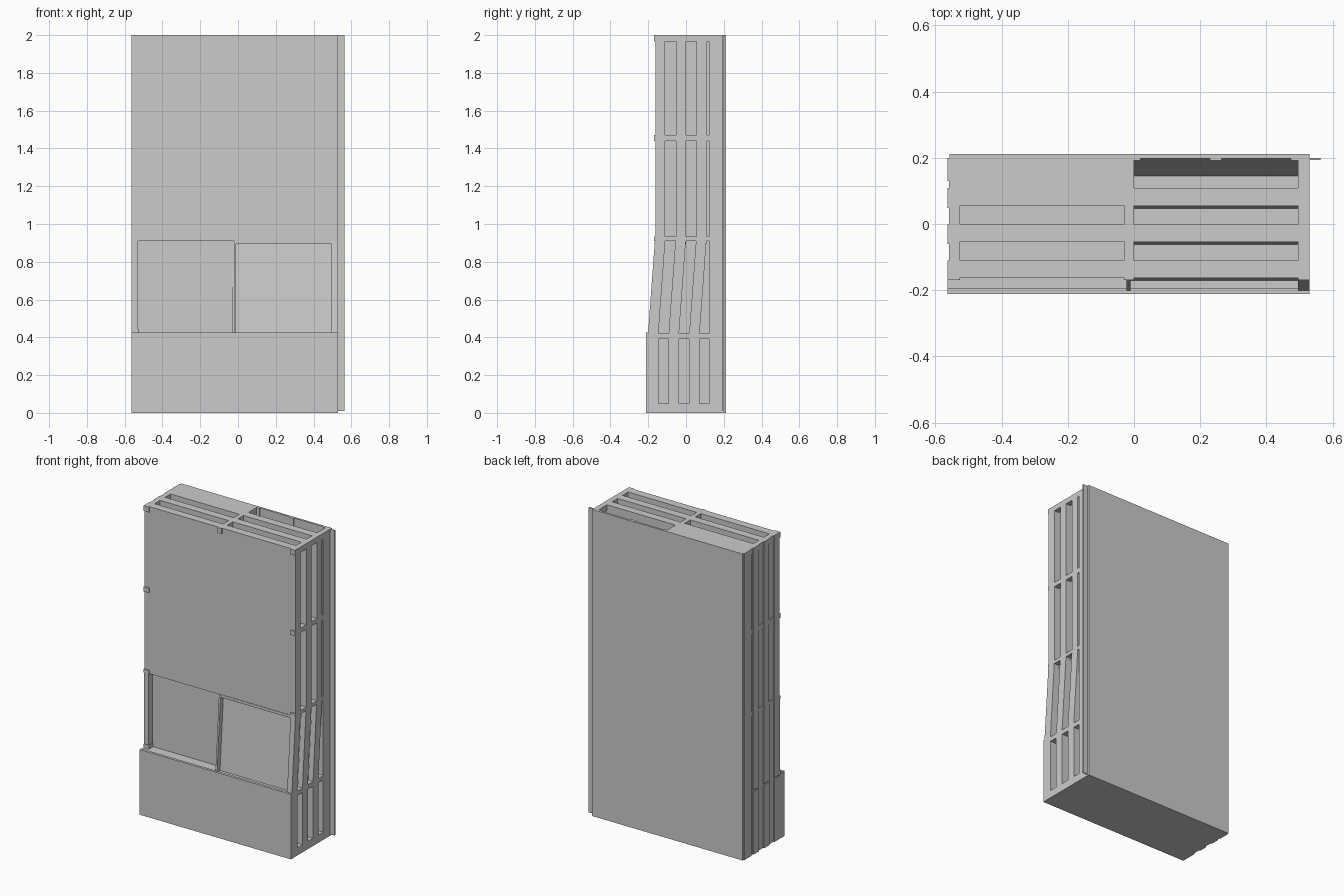
import bpy, bmesh

if "Cube" in bpy.data.objects:
    bpy.data.objects.remove(bpy.data.objects["Cube"])

XL, XR = -0.563, 0.53          # body ends
MID = (-0.03, 0.0)             # centre divider
T, PITCH, Y0 = 0.055, 0.109, -0.165
SHIFT = -0.036                 # forward lean of the lower half on the right


def prism(name, profile, x0, x1):
    """Extrude a (y, z) outline along x."""
    bm = bmesh.new()
    a = [bm.verts.new((x0, y, z)) for y, z in profile]
    b = [bm.verts.new((x1, y, z)) for y, z in profile]
    n = len(a)
    bm.faces.new(a)
    bm.faces.new(b[::-1])
    for i in range(n):
        bm.faces.new((a[i], b[i], b[(i + 1) % n], a[(i + 1) % n]))
    bmesh.ops.recalc_face_normals(bm, faces=bm.faces)
    me = bpy.data.meshes.new(name)
    bm.to_mesh(me)
    bm.free()
    ob = bpy.data.objects.new(name, me)
    bpy.context.collection.objects.link(ob)
    return ob


def box(name, x0, x1, y0, y1, z0, z1):
    return prism(name, [(y0, z0), (y1, z0), (y1, z1), (y0, z1)], x0, x1)


def leaning(name, x0, x1, y0, y1):
    """Middle-height part leaning forward towards the bottom."""
    return prism(name, [(y0 + SHIFT, 0.42), (y1 + SHIFT, 0.42), (y1, 0.91), (y0, 0.91)], x0, x1)


# Upright partitions: solid top and base, bays in the middle height
for i in range(3):
    y = Y0 + i * PITCH
    yb = y + T
    yn = y + PITCH
    box("upper_panel", XL, XR, y + 0.003, yb, 0.91, 2.0)
    # lower half: upright on the left, stepped forward on the right
    box("left_lower_panel", XL, MID[0], y, yb, 0.0, 0.41)
    box("right_lower_panel", MID[0], XR, y + SHIFT, yb + SHIFT, 0.0, 0.41)
    # right bay, leaning, with a rail along its top
    leaning("right_bay_panel", -0.02, 0.5, y + 0.03, yb)
    leaning("right_bay_post", 0.495, XR, y, yb)
    leaning("centre_bay_post", -0.022, -0.01, y, yb)
    box("right_bay_rail", -0.01, 0.5, y, yb, 0.895, 0.913)
    # left bay, upright and deeper
    box("left_bay_panel", XL + 0.01, -0.015, y + 0.04, yb, 0.42, 0.91)
    box("left_bay_post", XL, -0.53, y, yb, 0.42, 0.91)
    # spacer blocks filling the gap behind and showing at the front
    for z0, z1 in ((0.91, 0.933), (1.44, 1.47), (1.965, 2.0)):
        box("left_spacer_front", XL, -0.525, y - 0.004, yb, z0, z1)
        box("left_spacer", XL + 0.004, -0.525, yb, yn, z0, z1)
        box("right_spacer", 0.495, XR, y - 0.004, yn, z0, z1)
    box("left_foot_spacer", XL, -0.525, y - 0.004, yb, 0.42, 0.445)
    box("top_front_spacer", MID[0], MID[1], y - 0.004, yn, 1.965, 2.0)
    # gap divider and recessed left closure
    box("centre_divider", MID[0], MID[1], yb - 0.005, yn + 0.005, 0.91, 1.98)
    leaning("centre_lean_divider", MID[0], MID[1], yb - 0.005, yn + 0.005)
    box("centre_base_divider", MID[0], MID[1], yb + SHIFT - 0.005, yn + SHIFT + 0.005, 0.03, 0.41)
    box("left_closure", XL + 0.008, -0.53, yb - 0.002, yn + 0.002, 0.0, 1.98)

# Base: floor, shelf ledge and front plate
box("base_floor", XL + 0.008, XR, -0.208, 0.2, 0.0, 0.05)
box("base_ledge", XL + 0.008, XR, -0.205, 0.2, 0.39, 0.42)
box("base_front_fill", XL, MID[0], -0.205, -0.16, 0.0, 0.42)
box("front_plate", XL, XR, -0.212, -0.195, 0.0, 0.425)

# Rear section: hollow with a leaning sheet on the right, solid on the left
box("rear_left_block", XL, MID[1], 0.13, 0.2, 0.0, 2.0)
box("rear_left_cap", XL + 0.004, MID[1], 0.108, 0.135, 1.965, 2.0)
box("rear_right_wall", 0.495, XR, 0.122, 0.2, 0.0, 2.0)
prism("rear_leaning_sheet", [(0.145, 0.42), (0.2, 0.42), (0.2, 0.91)], MID[1], 0.5)
for x0, x1 in ((0.0, 0.02), (0.23, 0.265), (0.475, 0.495)):
    box("rear_clip", x0, x1, 0.192, 0.201, 1.95, 2.0)
box("back_panel", XL + 0.005, XR, 0.198, 0.212, 0.0, 2.0)
box("side_flange", XR - 0.005, 0.563, 0.193, 0.199, 0.01, 2.0)
